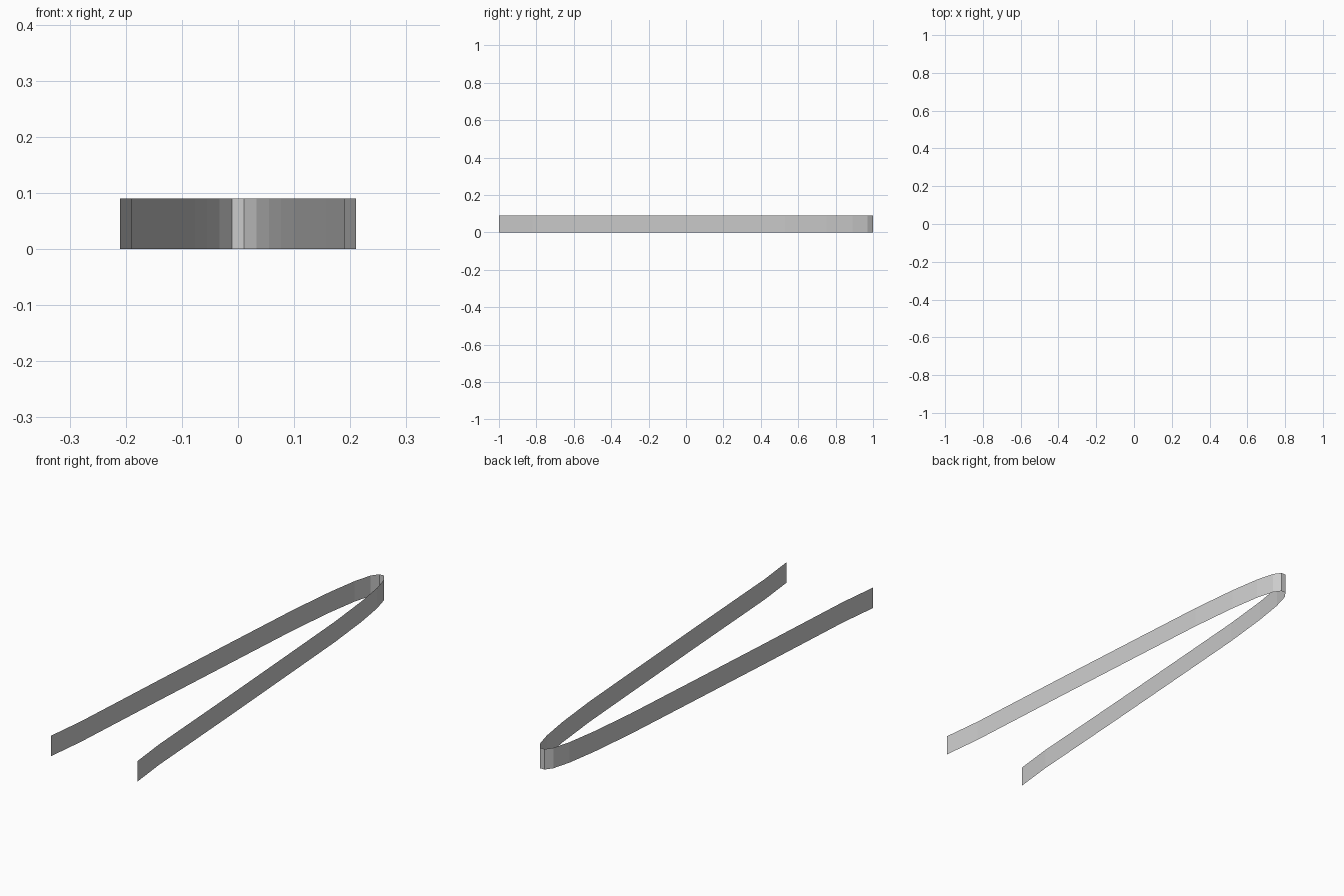
import bpy, bmesh

if "Cube" in bpy.data.objects:
    bpy.data.objects.remove(bpy.data.objects["Cube"])

HEIGHT = 0.09

# Half outline of the bent strip, from the open end to the rounded bend
half = [(0.21, -1.0), (0.19, -0.82), (0.157, -0.30), (0.125, 0.17),
        (0.10, 0.53), (0.077, 0.75), (0.055, 0.89), (0.033, 0.97),
        (0.011, 1.0)]
path = half + [(-x, y) for x, y in reversed(half)]

# Sweep the outline upward into a thin, open-edged ribbon
bm = bmesh.new()
verts = [bm.verts.new((x, y, 0)) for x, y in path]
edges = [bm.edges.new(pair) for pair in zip(verts, verts[1:])]
swept = bmesh.ops.extrude_edge_only(bm, edges=edges)["geom"]
top = [g for g in swept if isinstance(g, bmesh.types.BMVert)]
bmesh.ops.translate(bm, verts=top, vec=(0, 0, HEIGHT))
bmesh.ops.recalc_face_normals(bm, faces=bm.faces)

# Flat-shaded bent strip
mesh = bpy.data.meshes.new("bent_strip")
bm.to_mesh(mesh)
bm.free()
strip = bpy.data.objects.new("bent_strip", mesh)
bpy.context.collection.objects.link(strip)
